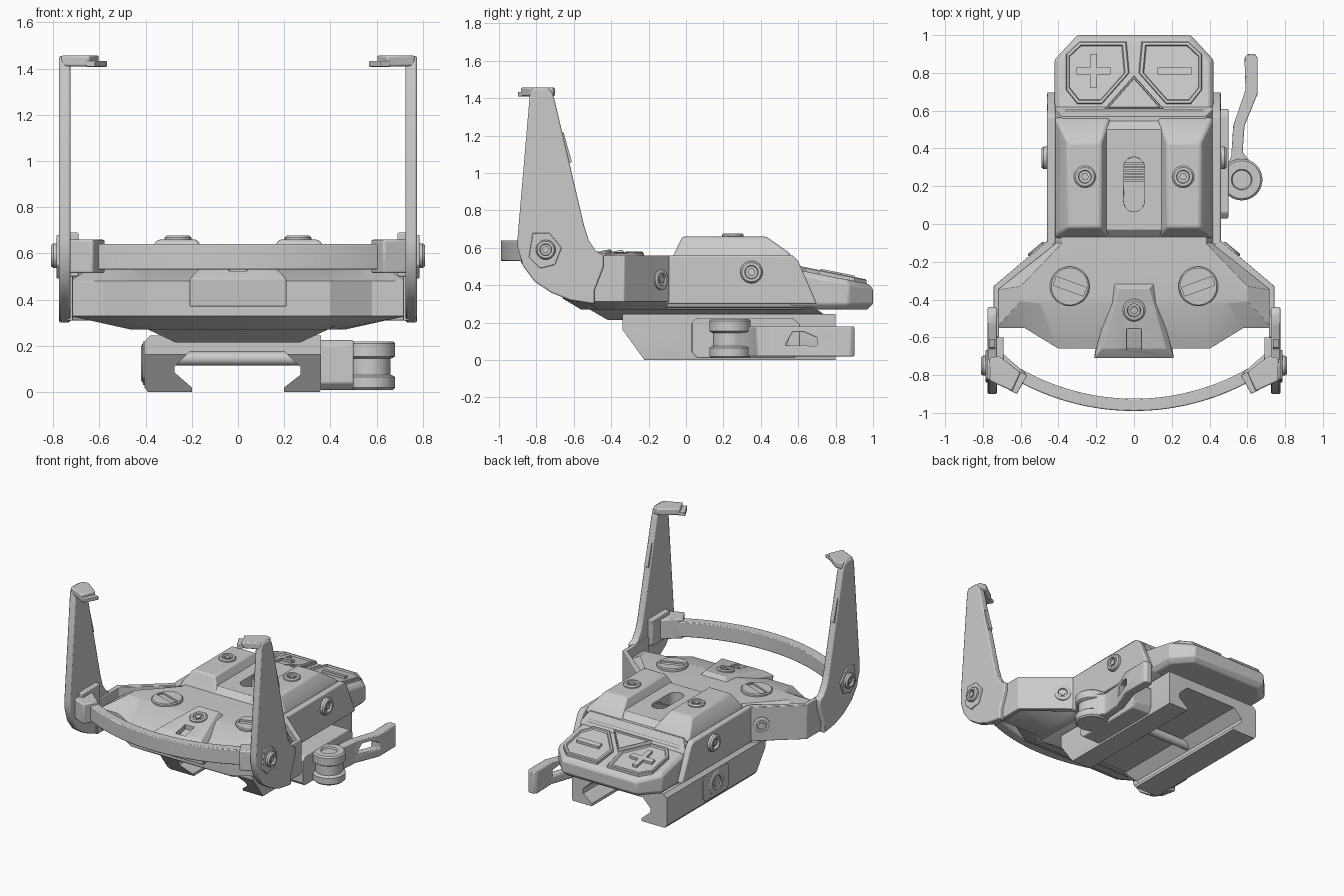
import bpy, bmesh
from math import sin, cos, pi, radians
from mathutils import Vector, Matrix

if "Cube" in bpy.data.objects:
    bpy.data.objects.remove(bpy.data.objects["Cube"])


def loft(name, rings, mirror=False, bevel=0.0, mat=None):
    """Closed skin through rings of 3D points that have equal counts."""
    bm = bmesh.new()
    vs = [[bm.verts.new(p) for p in r] for r in rings]
    n = len(rings[0])
    for a, b in zip(vs, vs[1:]):
        for i in range(n):
            j = (i + 1) % n
            bm.faces.new((a[i], a[j], b[j], b[i]))
    bm.faces.new(vs[0])
    bm.faces.new(vs[-1])
    bmesh.ops.recalc_face_normals(bm, faces=bm.faces)
    if mat:
        bm.transform(mat)
    me = bpy.data.meshes.new(name)
    bm.to_mesh(me)
    bm.free()
    ob = bpy.data.objects.new(name, me)
    bpy.context.collection.objects.link(ob)
    if bevel:
        m = ob.modifiers.new("bevel", 'BEVEL')
        m.width, m.segments, m.limit_method, m.angle_limit = bevel, 2, 'ANGLE', radians(28)
    if mirror:
        ob.modifiers.new("mirror", 'MIRROR')
    return ob


def prism(name, pts, a, b, axis='Z', **kw):
    """Extrude a flat outline from a to b along an axis."""
    put = {'X': lambda p, t: (t, p[0], p[1]), 'Y': lambda p, t: (p[0], t, p[1]),
           'Z': lambda p, t: (p[0], p[1], t)}[axis]
    return loft(name, [[put(p, t) for p in pts] for t in (a, b)], **kw)


def rect(x0, x1, y0, y1):
    return [(x0, y0), (x1, y0), (x1, y1), (x0, y1)]


def sym(half):
    return half + [(-x, y) for x, y in reversed(half)]


def flat(pts, z):
    return [(x, y, z) for x, y in pts]


def lathe(name, prof, loc, normal=(0, 0, 1), n=28, **kw):
    m = Matrix.Translation(loc) @ Vector(normal).to_track_quat('Z', 'Y').to_matrix().to_4x4()
    rings = [[(r * cos(2 * pi * i / n), r * sin(2 * pi * i / n), z) for i in range(n)] for r, z in prof]
    return loft(name, rings, mat=m, **kw)


def bolt(name, loc, normal, r, h, mirror=True):
    """Round head with a socket and a hexagonal pin."""
    lathe(name, [(r, -.02), (r, h * .6), (r * .85, h), (r * .6, h), (r * .55, h * .2)], loc, normal, mirror=mirror)
    lathe(name + "_pin", [(r * .36, -.01), (r * .36, h * .8)], loc, normal, n=6, mirror=mirror)


def cut(ob, cutter):
    m = ob.modifiers.new("cut", 'BOOLEAN')
    m.object, m.solver = cutter, 'EXACT'
    bpy.context.view_layer.objects.active = ob
    bpy.ops.object.modifier_move_to_index(modifier="cut", index=0)
    bpy.ops.object.modifier_apply(modifier="cut")


def drop(ob):
    bpy.data.objects.remove(ob)


# main body with wings
low = sym([(.36, -.56), (.42, -.47), (.46, -.38), (.45, -.33), (.40, -.1), (.40, .62)])
full = sym([(.40, -.66), (.58, -.55), (.73, -.55), (.73, -.35), (.43, -.1), (.43, .62)])
top = sym([(.36, -.42), (.50, -.42), (.60, -.41), (.60, -.33), (.38, -.1), (.38, .57)])
body = loft("body", [flat(low, .27), flat(full, .33), flat(full, .48), flat(top, .56)], bevel=.008)

# raised spine and ridges, with an adjusting slot
spine = loft("spine", [flat(sym([(.21, -.1), (.21, .58)]), .53), flat(sym([(.16, -.03), (.16, .5)]), .60)], bevel=.006)
slot_pts = [(.055 * cos(t), (.30 if t < pi else .12) + .055 * sin(t))
            for t in [i * pi / 10 for i in range(11)] + [pi + .001 + i * pi / 10 for i in range(11)]]
slot = prism("slot_cutter", slot_pts, .47, .8)
for ob in (body, spine):
    cut(ob, slot)
drop(slot)
loft("ridge", [flat(rect(.12, .42, -.08, .57), .54), flat(rect(.135, .41, -.06, .55), .575),
               flat(rect(.175, .35, -.02, .43), .66)], mirror=True, bevel=.012)
for k in range(6):
    prism("slot_rib", rect(-.05, .05, .225 + k * .018, .235 + k * .018), .47, .58 + .006 * min(k, 5 - k))
bolt("ridge_bolt", (.26, .25, .655), (0, 0, 1), .058, .022)

# front nose block with window and bolt
nose = loft("nose", [[(-.21, -.70, .37), (.21, -.70, .37), (.16, -.4, .37), (-.16, -.4, .37)],
                     [(-.21, -.71, .49), (.21, -.71, .49), (.11, -.31, .55), (-.11, -.31, .55)],
                     [(-.17, -.66, .53), (.17, -.66, .53), (.08, -.34, .59), (-.08, -.34, .59)]], bevel=.008)
window = prism("window_cutter", rect(-.038, .038, -.665, -.555), .47, .8)
cut(nose, window)
drop(window)
bolt("nose_bolt", (0, -.455, .565), (0, -.18, 1), .06, .018, mirror=False)

# large slotted caps on the wings
cap = lathe("wing_cap", [(.105, -.03), (.105, .012), (.098, .018)], (.34, -.33, .558), (.03, -.03, 1), mirror=True)
c, s = cos(radians(20)), sin(radians(20))
groove = prism("groove_cutter", [(.34 + x * c - y * s, -.33 + x * s + y * c) for x, y in rect(-.085, .085, -.024, .024)],
               .564, .7)
cut(cap, groove)
drop(groove)

# side rails, diagonal walls and wing walls
prism("side_rail", [(-.11, .30), (-.11, .56), (.57, .56), (.60, .53), (.70, .30)], .415, .46, 'X', mirror=True, bevel=.008)
prism("diagonal_wall", [(.46, -.09), (.745, -.33), (.745, -.60), (.715, -.60), (.715, -.345), (.42, -.11)],
      .31, .56, mirror=True, bevel=.004)
bolt("rail_bolt", (.462, .35, .47), (1, 0, 0), .06, .028)
bolt("wall_bolt", (.515, -.135, .43), (.64, .77, 0), .055, .012)

# upright arms with angled hooks
arm = [(-.49, .30), (-.62, .32), (-.72, .36), (-.81, .42), (-.87, .50), (-.90, .60), (-.90, .66), (-.835, 1.42),
       (-.82, 1.455), (-.74, 1.455), (-.715, 1.43), (-.70, 1.38), (-.545, .72), (-.52, .64), (-.48, .58), (-.44, .56),
       (-.44, .50), (-.49, .37)]
prism("arm", arm, .725, .775, 'X', mirror=True, bevel=.008)
prism("arm_hook", [(.765, -.71), (.715, -.70), (.60, -.785), (.645, -.885), (.765, -.83)], 1.41, 1.457,
      mirror=True, bevel=.008)
prism("hook_lip", [(.61, -.78), (.565, -.80), (.62, -.90), (.66, -.88)], 1.408, 1.433, mirror=True, bevel=.004)
prism("arm_pad", [(-.675, 1.20), (-.625, 1.05), (-.61, 1.06), (-.655, 1.22)], .735, .765, 'X', mirror=True)
prism("arm_lug", [(-.84, .55), (-.78, .49), (-.70, .51), (-.665, .60), (-.73, .68), (-.82, .68)], .77, .785, 'X',
      mirror=True, bevel=.004)
bolt("arm_bolt", (.782, -.75, .59), (1, 0, 0), .053, .028)

# curved front crossbar and end brackets
ang = [radians(-30 + 60 * i / 32) for i in range(33)]
arc = [(1.28 * sin(a), .29 - 1.28 * cos(a)) for a in ang] + [(1.215 * sin(a), .29 - 1.215 * cos(a)) for a in reversed(ang)]
prism("crossbar", arc, .53, .64, bevel=.006)
prism("bar_bracket", [(.735, -.67), (.69, -.69), (.575, -.79), (.63, -.885), (.735, -.84)], .515, .66,
      mirror=True, bevel=.008)
prism("bracket_tab", rect(.69, .735, -.80, -.60), .50, .69, mirror=True, bevel=.006)


# sloped button panel
def slope(ob):
    for v in ob.data.vertices:
        v.co.z -= .2 * (v.co.y - .62)
    return ob


outline = sym([(.42, .56), (.42, .87), (.30, 1.0)])
inner = sym([(.40, .56), (.40, .86), (.29, .975)])
under = sym([(.39, .56), (.39, .85), (.28, .97)])
lift = lambda pts, h: [(x, y, h - .2 * (y - .62)) for x, y in pts]
loft("button_panel", [flat(under, .27), flat(outline, .30), lift(outline, .455), lift(inner, .478)], bevel=.008)
prism("panel_step", sym([(.41, .54), (.41, .585), (.37, .61)]), .40, .515, bevel=.01)


def button(name, pts, mirror):
    cx, cy = (sum(p[i] for p in pts) / len(pts) for i in (0, 1))
    sc = lambda k, z: [(cx + (x - cx) * k, cy + (y - cy) * k, z) for x, y in pts]
    slope(loft(name, [sc(1, .46), sc(1, .495), sc(.97, .50), sc(.89, .50), sc(.86, .49)], mirror=mirror))


button("key", [(.36, .90), (.29, .965), (.04, .965), (.025, .80), (.17, .635), (.30, .635), (.36, .71)], True)
button("triangle_key", [(0, .785), (-.155, .61), (.155, .61)], False)
a, b = .09, .018
plus = [(-b, -a), (b, -a), (b, -b), (a, -b), (a, b), (b, b), (b, a), (-b, a), (-b, b), (-a, b), (-a, -b), (-b, -b)]
slope(prism("plus_mark", [(x - .215, y + .81) for x, y in plus], .48, .508))
slope(prism("minus_mark", rect(.125, .305, .792, .828), .48, .508))

# neck plate and rail clamp
loft("neck", [flat(rect(-.27, .27, -.42, .78), .215), flat(rect(-.42, .42, -.54, .68), .285)])
section = [(-.39, 0), (-.20, 0), (-.20, .02), (-.275, .085), (-.275, .11), (-.21, .175), (.20, .175), (.27, .11),
           (.27, .075), (.20, .02), (.20, 0), (.355, 0), (.36, .02), (.36, .245), (-.38, .245), (-.405, .22), (-.405, .02)]
clamp = prism("rail_clamp", section, -.34, .80, 'Y')
wedge = prism("wedge_cutter", [(-.5, .17), (-.345, .17), (-.215, -.01), (-.215, -.1), (-.5, -.1)], -1, 1, 'X')
cut(clamp, wedge)
drop(wedge)
lathe("cross_bolt", [(.03, -.36), (.03, .5)], (0, .24, .145), (1, 0, 0))
bolt("clamp_bolt", (-.402, .24, .125), (-1, 0, 0), .085, .018, mirror=False)
prism("clamp_frame", [(.12, .03), (.36, .03), (.39, .06), (.39, .19), (.36, .22), (.12, .22), (.09, .19), (.09, .06)],
      -.412, -.39, 'X')

# quick release block, drum and lever
prism("release_block", [(.03, .04), (.06, .01), (.58, .01), (.61, .05), (.61, .19), (.57, .225), (.06, .225), (.03, .20)],
      .355, .50, 'X', bevel=.006)
drum = (.57, .235, 0)
lathe("drum", [(.10, .01), (.11, .02), (.11, .065), (.10, .072), (.09, .075), (.09, .145), (.10, .148), (.11, .155),
               (.11, .21), (.10, .22), (.055, .22), (.05, .208)], drum, n=40)
lever = prism("lever", [(.48, .27), (.515, .36), (.525, .52), (.59, .71), (.585, .88), (.60, .90), (.64, .90), (.655, .88),
                        (.655, .69), (.585, .52), (.575, .38), (.64, .30), (.66, .24), (.48, .2)], .02, .18, bevel=.006)
hole = prism("lever_cutter", [(.53, .08), (.57, .15), (.63, .15), (.70, .12), (.70, .075)], .3, .9, 'X')
cut(lever, hole)
drop(hole)

# smooth round faces, keep hard edges
bpy.ops.object.select_all(action='SELECT')
bpy.context.view_layer.objects.active = body
bpy.ops.object.shade_smooth_by_angle(angle=radians(30))
